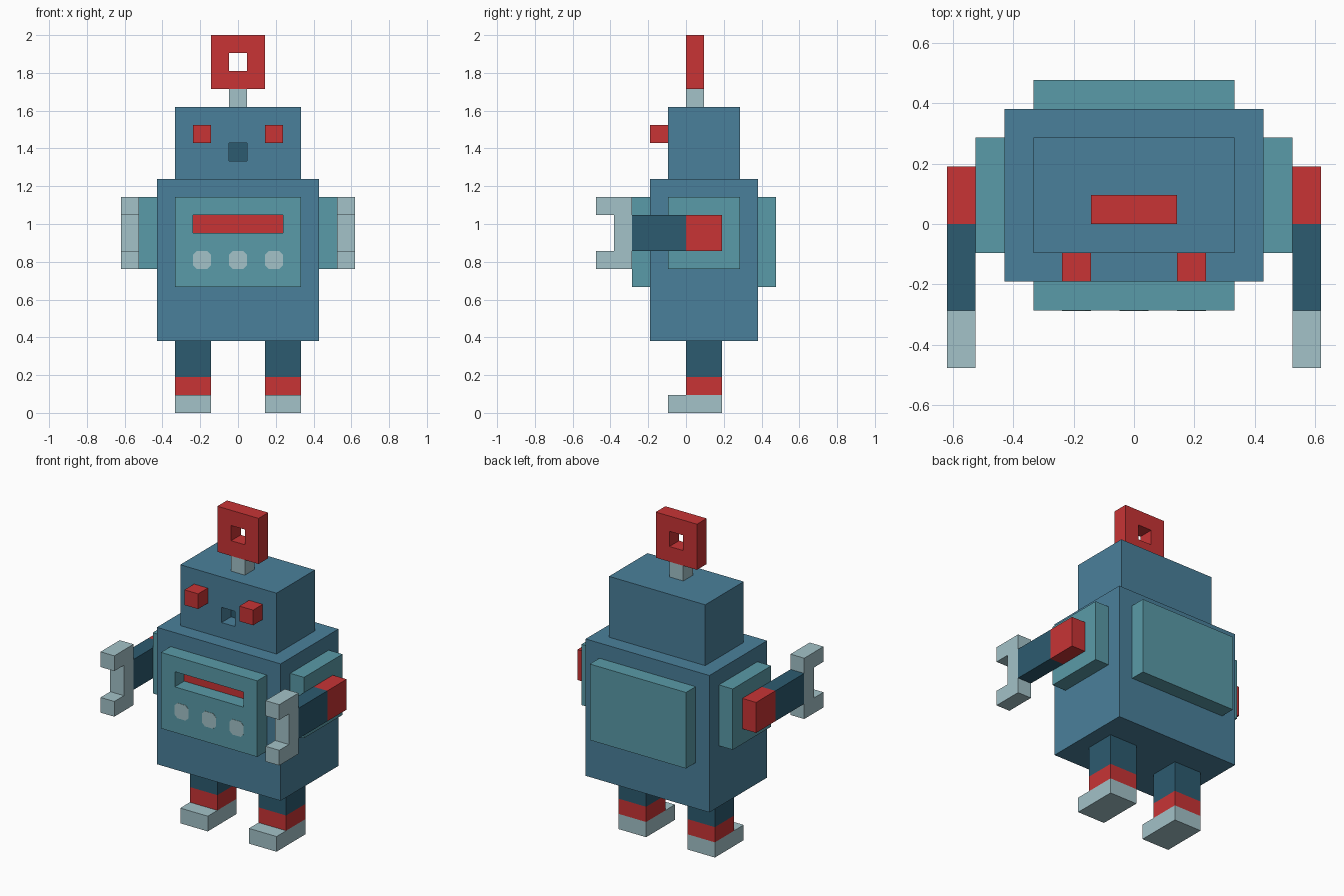
import bpy, bmesh
from mathutils import Vector

if "Cube" in bpy.data.objects:
    bpy.data.objects.remove(bpy.data.objects["Cube"])

U = 2 / 21  # the model sits on a block grid, 21 units tall


def material(name, rgb):
    m = bpy.data.materials.new(name)
    lin = [((c / 255 + 0.055) / 1.055) ** 2.4 for c in rgb]
    m.diffuse_color = (*lin, 1)
    m.use_nodes = True
    m.node_tree.nodes["Principled BSDF"].inputs["Base Color"].default_value = m.diffuse_color
    return m


BLUE = material("steel blue", (74, 128, 155))
TEAL = material("teal", (90, 155, 168))
RED = material("red", (200, 52, 53))
DARK = material("dark blue", (44, 91, 112))
PALE = material("pale grey", (163, 194, 200))


def box_mesh(lo, hi):
    lo, hi = Vector(lo) * U, Vector(hi) * U
    bm = bmesh.new()
    bmesh.ops.create_cube(bm, size=1)
    for v in bm.verts:
        v.co = Vector((lo[i] + (v.co[i] + 0.5) * (hi[i] - lo[i]) for i in range(3)))
    return bm


def finish(name, bm, *mats):
    bmesh.ops.recalc_face_normals(bm, faces=bm.faces)
    me = bpy.data.meshes.new(name)
    bm.to_mesh(me)
    bm.free()
    for m in mats:
        me.materials.append(m)
    ob = bpy.data.objects.new(name, me)
    bpy.context.collection.objects.link(ob)
    return ob


def box(name, mat, lo, hi):
    return finish(name, box_mesh(lo, hi), mat)


def cut_window(bm, x0, x1, z0, z1):
    """Slice the mesh along a rectangle; return its front and back faces."""
    for co, no in (((x0, 0, 0), (1, 0, 0)), ((x1, 0, 0), (1, 0, 0)),
                   ((0, 0, z0), (0, 0, 1)), ((0, 0, z1), (0, 0, 1))):
        bmesh.ops.bisect_plane(bm, geom=bm.verts[:] + bm.edges[:] + bm.faces[:],
                               plane_co=Vector(co) * U, plane_no=no)
    found = []
    for f in bm.faces:
        c = f.calc_center_median() / U
        if abs(f.normal.y) > 0.9 and x0 < c.x < x1 and z0 < c.z < z1:
            found.append(f)
    return sorted(found, key=lambda f: f.calc_center_median().y)


def recessed_box(name, mat, floor_mat, lo, hi, window):
    """Box with a recess one unit deep in its front, floor in another colour."""
    bm = box_mesh(lo, hi)
    bm.normal_update()
    front = cut_window(bm, *window)[0]
    res = bmesh.ops.extrude_discrete_faces(bm, faces=[front])
    floor = res["faces"][0]
    floor.material_index = 1
    for v in floor.verts:
        v.co.y += 0.985 * U
    return finish(name, bm, mat, floor_mat)


# torso and its front, back panels
box("torso", BLUE, (-4.5, -2, 4), (4.5, 4, 13))
recessed_box("chest_panel", TEAL, RED, (-3.5, -3, 7), (3.5, -2, 12), (-2.5, 2.5, 10, 11))
box("back_panel", TEAL, (-3.5, 4, 7), (3.5, 5, 12))

# chest buttons: thin plates with clipped corners
for x in (-2, 0, 2):
    bm = box_mesh((x - 0.5, -3.02, 8), (x + 0.5, -2.99, 9))
    depth_edges = [e for e in bm.edges if abs(e.verts[0].co.y - e.verts[1].co.y) > 1e-4]
    bmesh.ops.bevel(bm, geom=depth_edges, offset=0.2 * U, segments=1, affect='EDGES')
    finish("chest_button", bm, PALE)

# head with recessed mouth
recessed_box("head", BLUE, DARK, (-3.5, -1, 13), (3.5, 3, 17), (-0.5, 0.5, 14, 15))

# antenna stem and square ring with a through hole
box("antenna_stem", PALE, (-0.5, 0, 17), (0.5, 1, 18))
bm = box_mesh((-1.5, 0, 18), (1.5, 1, 21))
bm.normal_update()
ends = cut_window(bm, -0.5, 0.5, 19, 20)
rim = [e for f in ends for e in f.edges]
bmesh.ops.delete(bm, geom=ends, context='FACES_ONLY')
bmesh.ops.bridge_loops(bm, edges=rim)
finish("antenna_ring", bm, RED)

# claw side profile as (y, z)
CLAW = [(-3, 8), (-3, 12), (-5, 12), (-5, 11), (-4, 11), (-4, 9), (-5, 9), (-5, 8)]


def claw(x0, x1):
    bm = bmesh.new()
    f = bm.faces.new([bm.verts.new(Vector((x0, y, z)) * U) for y, z in CLAW])
    res = bmesh.ops.extrude_face_region(bm, geom=[f])
    for v in res["geom"]:
        if isinstance(v, bmesh.types.BMVert):
            v.co.x = x1 * U
    if f.is_valid and len(bm.faces) == len(CLAW) + 1:
        bm.faces.new([v for v in f.verts])
    # close the starting side if the extrude removed it
    holes = [e for e in bm.edges if e.is_boundary]
    if holes:
        bmesh.ops.holes_fill(bm, edges=holes)
    finish("claw", bm, PALE)


# mirrored parts
for s in (-1, 1):
    def side_box(name, mat, x, y, z):
        a, b = sorted((s * x[0], s * x[1]))
        box(name, mat, (a, y[0], z[0]), (b, y[1], z[1]))

    side_box("eye", RED, (1.5, 2.5), (-2, -1), (15, 16))
    side_box("shoulder_plate", TEAL, (4.5, 5.5), (-1, 3), (8, 12))
    side_box("upper_arm", RED, (5.5, 6.5), (0, 2), (9, 11))
    side_box("forearm", DARK, (5.5, 6.5), (-3, 0), (9, 11))
    claw(*sorted((s * 5.5, s * 6.5)))
    side_box("leg", DARK, (1.5, 3.5), (0, 2), (2, 4))
    side_box("ankle_band", RED, (1.5, 3.5), (0, 2), (1, 2))
    side_box("foot", PALE, (1.5, 3.5), (-1, 2), (0, 1))
